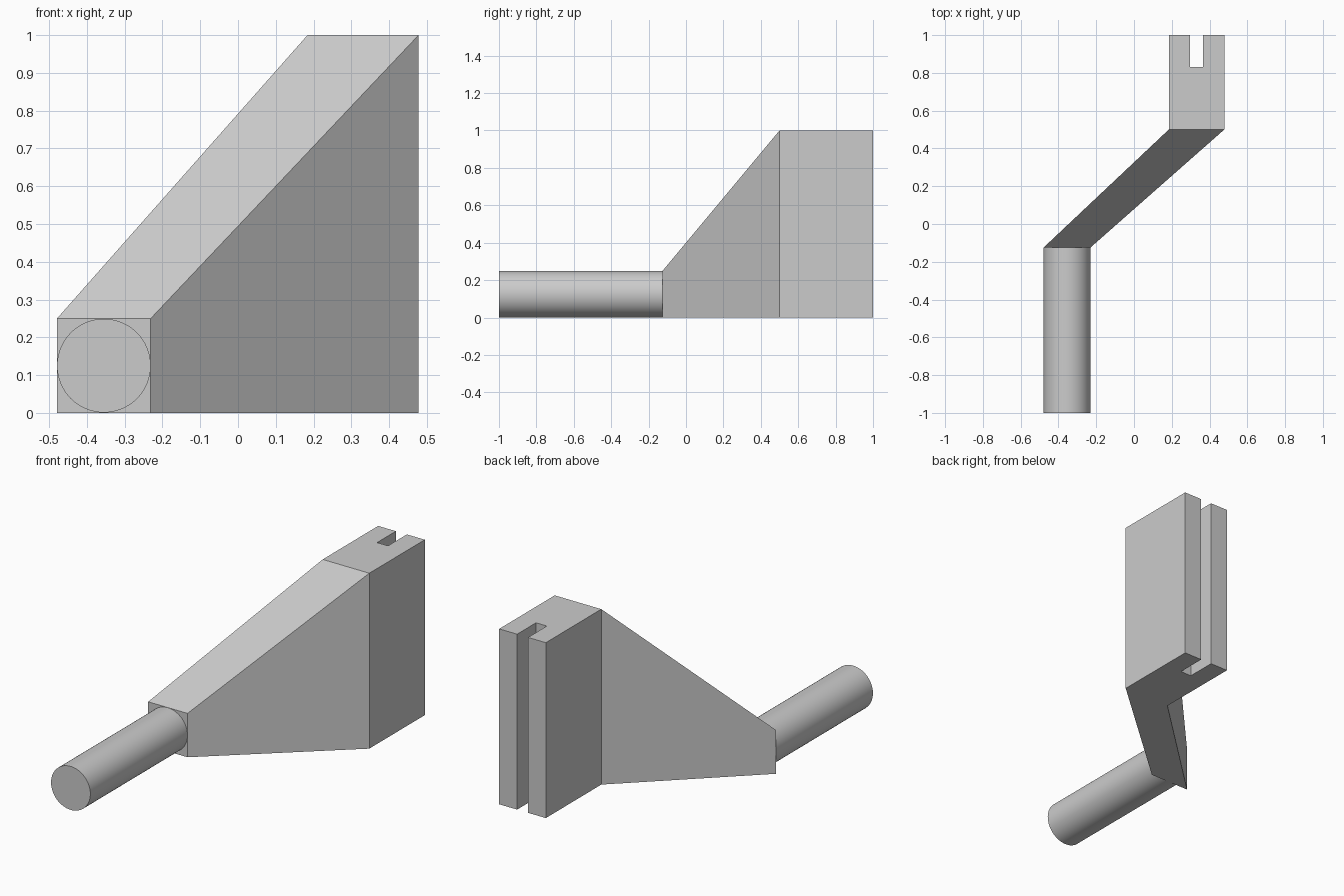
import bpy
import bmesh
import math

cube = bpy.data.objects.get("Cube")
if cube:
    bpy.data.objects.remove(cube, do_unlink=True)

grey = bpy.data.materials.new("light grey")
grey.use_nodes = True
colour = (0.6, 0.6, 0.6, 1)
grey.diffuse_color = colour
grey.node_tree.nodes["Principled BSDF"].inputs["Base Color"].default_value = colour

# Shared dimensions
LEFT, RIGHT = 0.478, -0.479      # outer sides
BAR = 0.25                       # bar diameter and small end of the arm
BLOCK_X = 0.184                  # inner side of the slotted block
JOIN_Y, BLOCK_Y = -0.125, 0.5    # ends of the arm


def finish(name, bm):
    bmesh.ops.recalc_face_normals(bm, faces=bm.faces)
    mesh = bpy.data.meshes.new(name)
    bm.to_mesh(mesh)
    bm.free()
    mesh.materials.append(grey)
    obj = bpy.data.objects.new(name, mesh)
    bpy.context.collection.objects.link(obj)
    return obj


# Slotted block: plan outline raised to full height
bm = bmesh.new()
plan = [(BLOCK_X, BLOCK_Y), (LEFT, BLOCK_Y), (LEFT, 1), (0.365, 1),
        (0.365, 0.83), (0.296, 0.83), (0.296, 1), (BLOCK_X, 1)]
base = bm.faces.new([bm.verts.new((x, y, 0)) for x, y in plan])
raised = bmesh.ops.extrude_face_region(bm, geom=[base])["geom"]
bmesh.ops.translate(bm, vec=(0, 0, 1),
                    verts=[v for v in raised if isinstance(v, bmesh.types.BMVert)])
finish("slotted_block", bm)


# Tapered arm: loft from the small square end to the block
def rectangle(bm, x0, x1, y, height):
    corners = [(x0, 0), (x1, 0), (x1, height), (x0, height)]
    return [bm.verts.new((x, y, z)) for x, z in corners]


bm = bmesh.new()
small = rectangle(bm, RIGHT, RIGHT + BAR - 0.002, JOIN_Y, BAR)
large = rectangle(bm, BLOCK_X, LEFT, BLOCK_Y, 1)
bm.faces.new(small)
bm.faces.new(large)
for i in range(4):
    j = (i + 1) % 4
    bm.faces.new([small[i], small[j], large[j], large[i]])
finish("tapered_arm", bm)

# Round bar
length = JOIN_Y + 1
bpy.ops.mesh.primitive_cylinder_add(
    vertices=64, radius=BAR / 2 - 0.001, depth=length,
    location=(RIGHT + BAR / 2 - 0.001, -1 + length / 2, BAR / 2),
    rotation=(math.pi / 2, 0, 0))
bar = bpy.context.object
bar.name = "round_bar"
bar.data.materials.append(grey)
bpy.ops.object.shade_smooth_by_angle(angle=math.radians(30))
